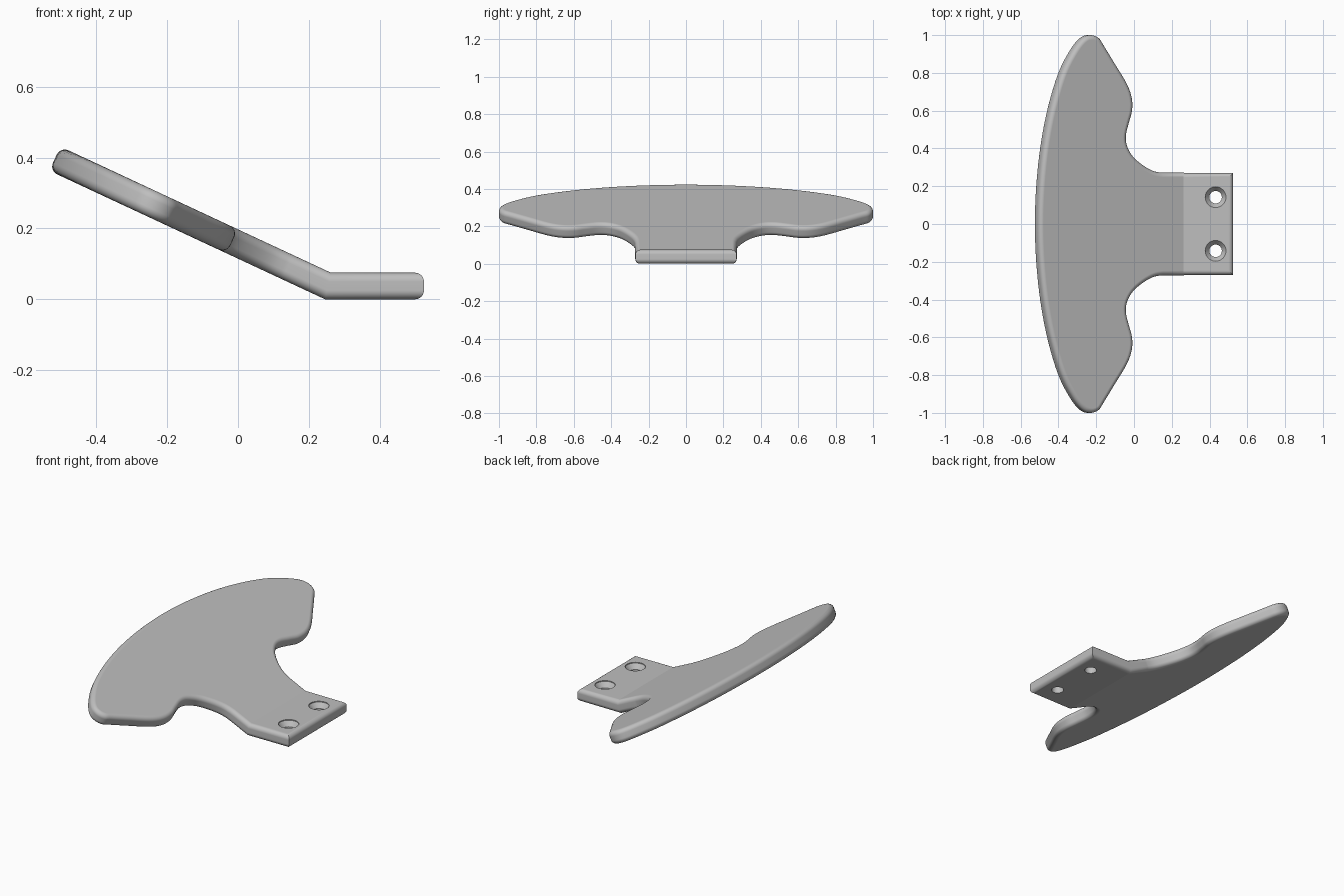
import bpy
import bmesh
import math
from mathutils import Vector

cube = bpy.data.objects.get("Cube")
if cube:
    bpy.data.objects.remove(cube, do_unlink=True)

HALF = 0.0375                 # half the plate thickness
BEND_X = 0.254                # where the blade folds up from the tab
ANGLE = math.radians(25)
TAB_END, TAB_SIDE = 0.525, 0.27
RIM = 0.025

grey = bpy.data.materials.new("plain_grey")
grey.use_nodes = True
colour = (0.52, 0.52, 0.52, 1)
grey.diffuse_color = colour
grey.node_tree.nodes["Principled BSDF"].inputs["Base Color"].default_value = colour


def spline(points, steps=5):
    """Smooth curve through all points but the first and last."""
    out = []
    for a, b, c, d in zip(points, points[1:], points[2:], points[3:]):
        for k in range(steps):
            t = k / steps
            out.append(0.5 * (2 * b + (c - a) * t + (2 * a - 5 * b + 4 * c - d) * t ** 2
                              + (3 * b - a - 3 * c + d) * t ** 3))
    out.append(points[-2])
    return out


def new_object(name, bm):
    mesh = bpy.data.meshes.new(name)
    bm.to_mesh(mesh)
    bm.free()
    obj = bpy.data.objects.new(name, mesh)
    bpy.context.collection.objects.link(obj)
    return obj


# Half of the blade outline in plan, from the neck round the tip to the middle
half = [(0.14, 0.272), (0.09, 0.283), (0.035, 0.315), (-0.015, 0.36), (-0.045, 0.415),
        (-0.05, 0.47), (-0.035, 0.535), (-0.018, 0.60), (-0.02, 0.67), (-0.047, 0.745),
        (-0.11, 0.85), (-0.165, 0.94), (-0.195, 0.985), (-0.238, 1.0), (-0.283, 0.982),
        (-0.335, 0.915), (-0.395, 0.795), (-0.45, 0.61), (-0.488, 0.41), (-0.51, 0.2)]
control = [(0.2, TAB_SIDE)] + half + [(-0.517, 0)]
control += [(x, -y) for x, y in reversed(half)] + [(0.2, -TAB_SIDE)]
outline = spline([Vector(p) for p in control])
outline += [Vector((TAB_END, -TAB_SIDE)), Vector((TAB_END, TAB_SIDE))]

# Flat plate: the blade is unrolled to its true length
bm = bmesh.new()
verts = []
for p in outline:
    x = p.x if p.x > BEND_X else BEND_X - (BEND_X - p.x) / math.cos(ANGLE)
    verts.append(bm.verts.new((x, p.y, -HALF)))
base = bm.faces.new(verts)
top = bmesh.ops.extrude_face_region(bm, geom=[base], use_keep_orig=True)["geom"]
bmesh.ops.translate(bm, vec=(0, 0, 2 * HALF),
                    verts=[v for v in top if isinstance(v, bmesh.types.BMVert)])
bmesh.ops.recalc_face_normals(bm, faces=bm.faces[:])

# Rounded rims
rims = [e for e in bm.edges if abs(e.verts[0].co.z - e.verts[1].co.z) < 1e-5]
bmesh.ops.bevel(bm, geom=rims, offset=RIM, segments=6, profile=0.5, affect='EDGES')

# Fold the blade up with a mitred crease
bmesh.ops.bisect_plane(bm, geom=bm.verts[:] + bm.edges[:] + bm.faces[:],
                       plane_co=(BEND_X, 0, 0), plane_no=(1, 0, 0))
for v in bm.verts:
    s, z = BEND_X - v.co.x, v.co.z
    if abs(s) < 1e-4:
        v.co.x = BEND_X + z * math.tan(ANGLE / 2)
    elif s > 0:
        v.co.x = BEND_X - s * math.cos(ANGLE) + z * math.sin(ANGLE)
        v.co.z = s * math.sin(ANGLE) + z * math.cos(ANGLE)
    v.co.z += HALF
plate = new_object("bent_plate", bm)
plate.data.materials.append(grey)

# Countersunk screw holes through the tab
for side in (-1, 1):
    bm = bmesh.new()
    rings = []
    for radius, z in ((0.033, -0.05), (0.033, 0.042), (0.055, 0.07), (0.055, 0.15)):
        ring = bmesh.ops.create_circle(bm, segments=32, radius=radius)["verts"]
        for v in ring:
            v.co += Vector((0.432, side * 0.142, z))
        rings.append(ring)
    for low, high in zip(rings, rings[1:]):
        for i in range(32):
            j = (i + 1) % 32
            bm.faces.new((low[i], low[j], high[j], high[i]))
    bm.faces.new(rings[0])
    bm.faces.new(rings[-1])
    bmesh.ops.recalc_face_normals(bm, faces=bm.faces[:])
    cutter = new_object("hole_cutter", bm)
    cutter.data.materials.append(grey)
    cutter.hide_render = True
    cut = plate.modifiers.new("screw_hole", 'BOOLEAN')
    cut.operation = 'DIFFERENCE'
    cut.solver = 'EXACT'
    cut.object = cutter
    bpy.ops.object.select_all(action='DESELECT')
    plate.select_set(True)
    bpy.context.view_layer.objects.active = plate
    bpy.ops.object.modifier_apply(modifier=cut.name)
    bpy.data.objects.remove(cutter, do_unlink=True)

# Smooth rims, crisp crease, flat broad faces
bpy.ops.object.shade_smooth_by_angle(angle=math.radians(20))
weighted = plate.modifiers.new("flat_faces", 'WEIGHTED_NORMAL')
weighted.keep_sharp = True
